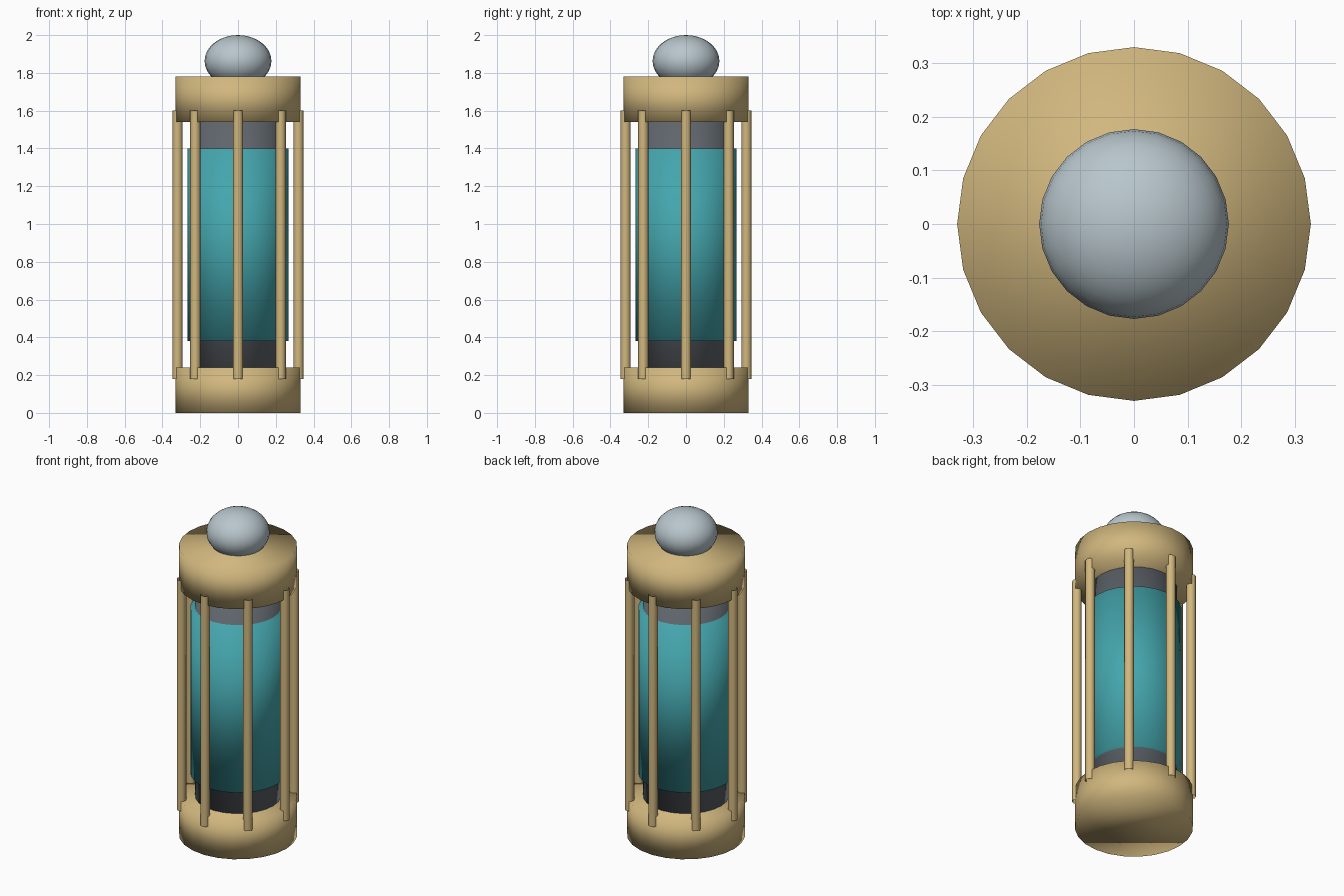
import bpy, bmesh, math
from mathutils import Matrix

if "Cube" in bpy.data.objects:
    bpy.data.objects.remove(bpy.data.objects["Cube"])


def material(name, rgb):
    # sRGB 0-255 to linear viewport colour
    lin = [((c / 255 + 0.055) / 1.055) ** 2.4 for c in rgb]
    m = bpy.data.materials.new(name)
    m.diffuse_color = (*lin, 1)
    m.use_nodes = True
    m.node_tree.nodes["Principled BSDF"].inputs["Base Color"].default_value = m.diffuse_color
    return m


BRASS = material("brass tan", (209, 183, 126))
TEAL = material("teal glass", (68, 166, 173))
DARK = material("dark grey", (96, 102, 109))
SILVER = material("pale silver", (184, 198, 204))


def finish(name, bm, mat):
    me = bpy.data.meshes.new(name)
    bm.to_mesh(me)
    bm.free()
    me.materials.append(mat)
    for p in me.polygons:
        p.use_smooth = True
    ob = bpy.data.objects.new(name, me)
    bpy.context.collection.objects.link(ob)
    return ob


def cylinder(name, mat, radius, z0, z1, x=0, y=0, sides=24, caps=True):
    bm = bmesh.new()
    bmesh.ops.create_cone(bm, cap_ends=caps, segments=sides,
                          radius1=radius, radius2=radius, depth=z1 - z0,
                          matrix=Matrix.Translation((x, y, (z0 + z1) / 2)))
    return finish(name, bm, mat)


# End caps
cylinder("bottom_cap", BRASS, 0.33, 0.0, 0.24)
cylinder("top_cap", BRASS, 0.33, 1.54, 1.78)

# Inner core with the glass sleeve around it
cylinder("core", DARK, 0.24, 0.22, 1.56)
cylinder("glass_sleeve", TEAL, 0.267, 0.38, 1.40)

# Ring of open-ended cage bars
for i in range(8):
    a = i * math.pi / 4
    cylinder(f"cage_bar_{i + 1}", BRASS, 0.027, 0.18, 1.60,
             0.32 * math.cos(a), 0.32 * math.sin(a), sides=8, caps=False)

# Flattened ball knob
bm = bmesh.new()
bmesh.ops.create_uvsphere(bm, u_segments=24, v_segments=16, radius=1,
                          matrix=Matrix.Translation((0, 0, 1.863))
                          @ Matrix.Diagonal((0.177, 0.177, 0.137, 1)))
finish("ball_knob", bm, SILVER)
